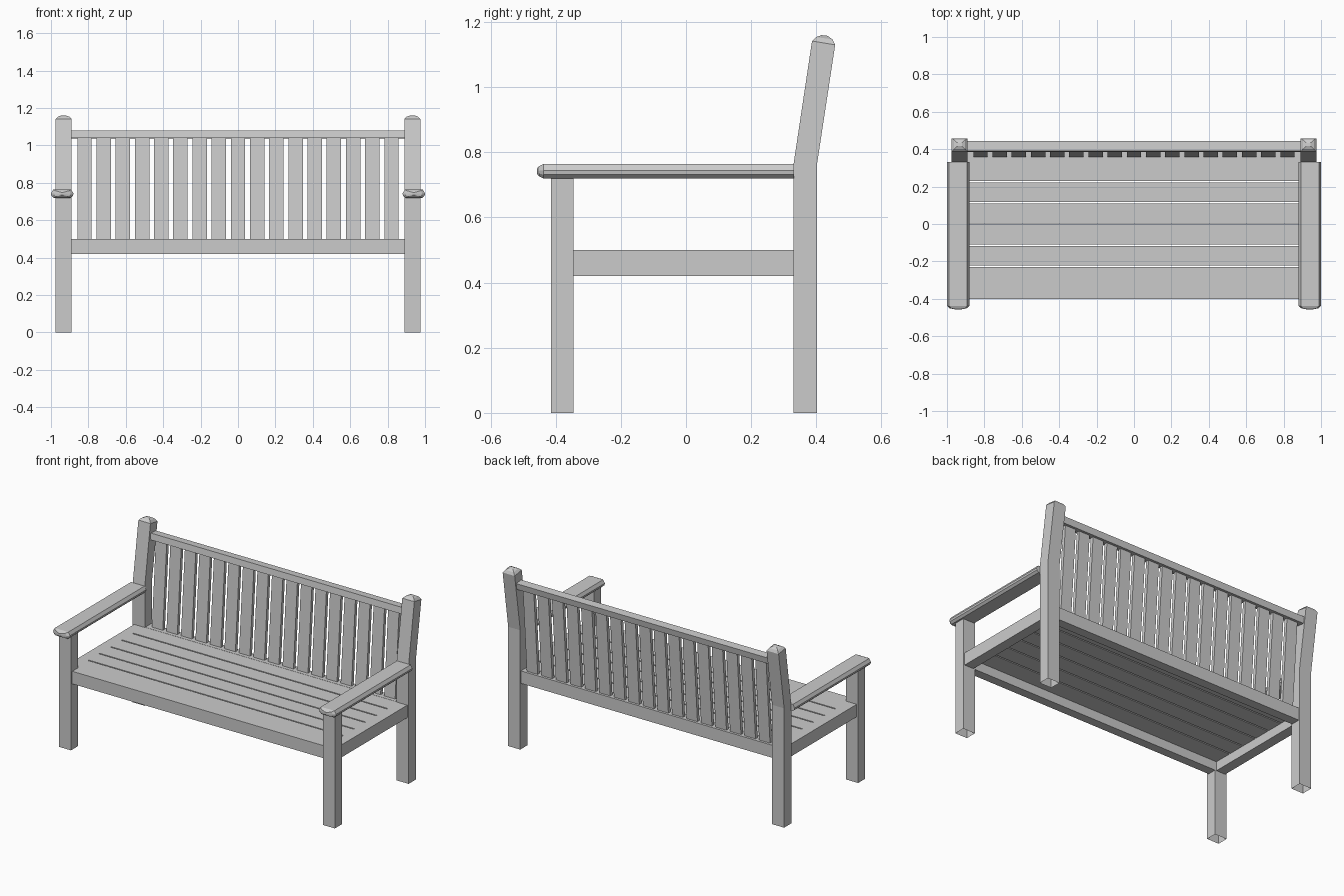
import bpy, bmesh

if "Cube" in bpy.data.objects:
    bpy.data.objects.remove(bpy.data.objects["Cube"])


def loft(name, rings, cap_start=True, cap_end=True, mirror=False):
    """Skin a list of equal-length point rings; optionally mirror across x = 0."""
    bm = bmesh.new()
    loops = [[bm.verts.new(p) for p in ring] for ring in rings]
    n = len(loops[0])
    for a, b in zip(loops, loops[1:]):
        for i in range(n):
            j = (i + 1) % n
            bm.faces.new((a[i], a[j], b[j], b[i]))
    if cap_start:
        bm.faces.new(loops[0][::-1])
    if cap_end:
        bm.faces.new(loops[-1])
    bmesh.ops.recalc_face_normals(bm, faces=bm.faces[:])
    mesh = bpy.data.meshes.new(name)
    bm.to_mesh(mesh)
    bm.free()
    obj = bpy.data.objects.new(name, mesh)
    bpy.context.collection.objects.link(obj)
    if mirror:
        obj.modifiers.new("Mirror", 'MIRROR').use_mirror_merge = False
    return obj


def section(cx, hw, front, back):
    """Four-cornered cross-section between a front and a back (y, z) point."""
    (y0, z0), (y1, z1) = front, back
    return [(cx - hw, y0, z0), (cx + hw, y0, z0), (cx + hw, y1, z1), (cx - hw, y1, z1)]


def board(name, x0, x1, y0, y1, z0, z1, mirror=False):
    cx, hw = (x0 + x1) / 2, (x1 - x0) / 2
    return loft(name, [section(cx, hw, (y0, z), (y1, z)) for z in (z0, z1)], mirror=mirror)


POST_X, POST_HW = 0.9325, 0.0425

# Front legs, open underneath
loft("front_leg", [section(POST_X, POST_HW, (-0.415, z), (-0.345, z)) for z in (0, 0.725)],
     cap_start=False, mirror=True)

# Back posts: straight, then leaning back, with a shallow domed top
loft("back_post", [
    section(POST_X, POST_HW, (0.33, 0), (0.402, 0)),
    section(POST_X, POST_HW, (0.33, 0.762), (0.402, 0.762)),
    section(POST_X, POST_HW, (0.387, 1.142), (0.458, 1.13)),
    section(POST_X, 0.030, (0.400, 1.154), (0.450, 1.147)),
    section(POST_X, 0.012, (0.416, 1.160), (0.434, 1.158)),
], cap_start=False, mirror=True)

# Armrests with a bevelled section and blunt pointed front end
profile = [(-0.045, -0.022), (0.045, -0.022), (0.058, -0.010), (0.060, 0.002),
           (0.048, 0.022), (-0.048, 0.022), (-0.060, 0.002), (-0.058, -0.010)]
stations = [(0.332, 1, 1), (-0.438, 1, 1), (-0.451, 0.75, 0.72), (-0.458, 0.15, 0.35)]
loft("armrest", [[(0.94 + x * sx, y, 0.742 + z * sz) for x, z in profile]
                 for y, sx, sz in stations], mirror=True)

# Seat frame rails
board("side_rail", 0.90, 0.965, -0.345, 0.33, 0.42, 0.50, mirror=True)
board("front_rail", -0.89, 0.89, -0.402, -0.345, 0.42, 0.499)
board("back_rail", -0.89, 0.89, 0.335, 0.395, 0.42, 0.50)

# Seat slats, the front one wider
edges = [-0.406, -0.225, -0.1125, 0, 0.1125, 0.225, 0.337]
for y0, y1 in zip(edges, edges[1:]):
    board("seat_slat", -0.90, 0.90, y0 + 0.004, y1 - 0.004, 0.478, 0.50)

# Leaning top rail of the backrest
loft("top_rail", [section(0, 0.89, (0.385, 1.04), (0.436, 1.036)),
                  section(0, 0.89, (0.391, 1.08), (0.443, 1.076))])

# Backrest slats
for i in range(-8, 9):
    x = i * 0.1026
    loft("back_slat", [section(x, 0.0385, (0.358, 0.495), (0.379, 0.495)),
                       section(x, 0.0385, (0.398, 1.045), (0.419, 1.045))])
